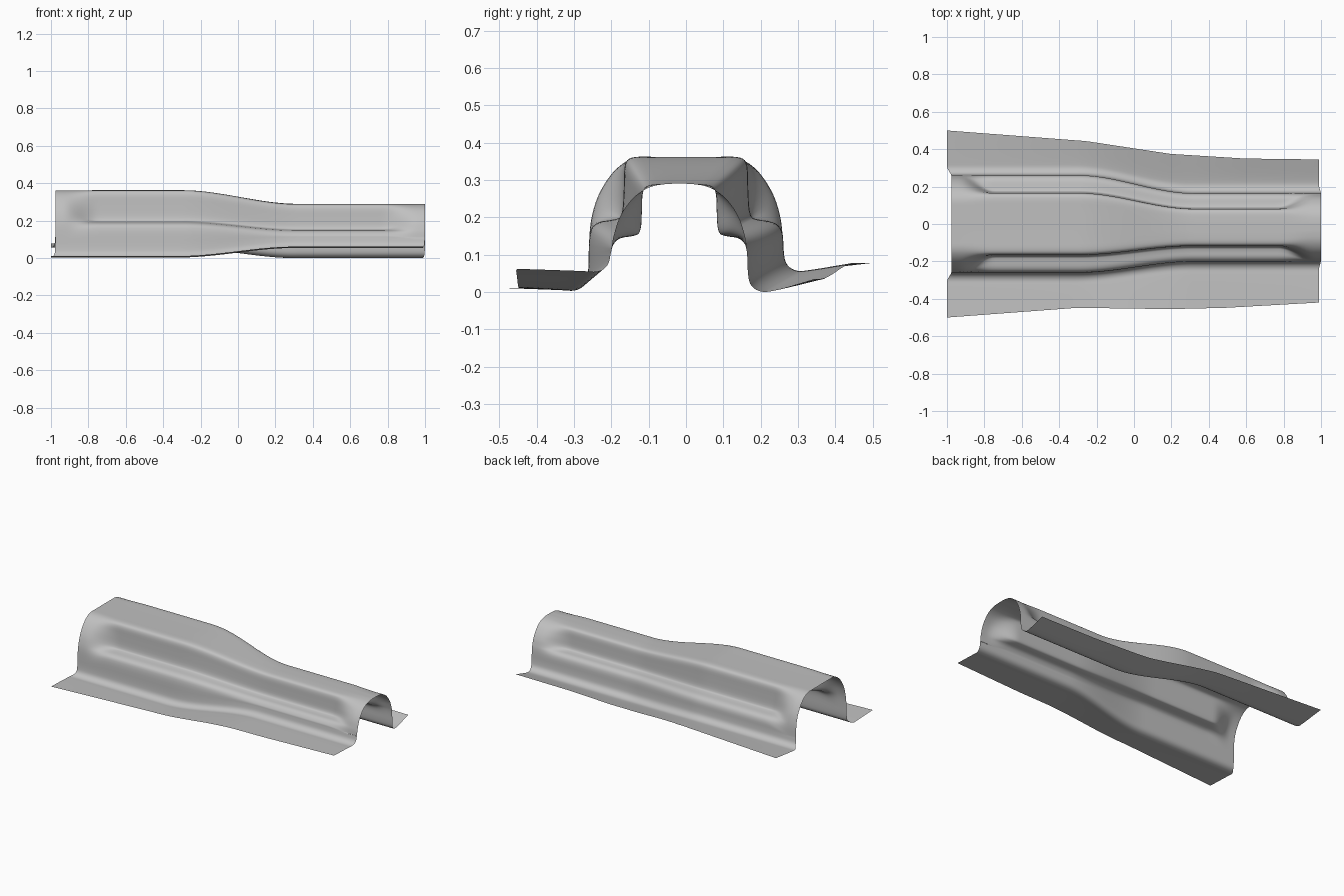
import bpy
import bmesh

cube = bpy.data.objects.get("Cube")
if cube:
    bpy.data.objects.remove(cube, do_unlink=True)

# Half sections as (distance from the centre line, height), crown to wall
WIDE_PLAIN = [(0, .365), (.08, .365), (.135, .365), (.175, .345), (.208, .31),
              (.237, .26), (.252, .21), (.258, .17), (.26, .12)]
WIDE_BEAD = [(0, .365), (.08, .365), (.145, .366), (.165, .35), (.166, .29),
             (.17, .205), (.19, .197), (.24, .19), (.26, .165)]
SLIM_PLAIN = [(0, .293), (.03, .293), (.075, .287), (.115, .265), (.145, .23),
              (.164, .195), (.174, .16), (.179, .14), (.182, .11)]
SLIM_BEAD = [(0, .293), (.04, .293), (.088, .29), (.099, .27), (.1, .22),
             (.103, .16), (.125, .152), (.162, .148), (.182, .125)]

# Outer edge of each flange in plan, as (x, y)
FRONT_EDGE = [(-1, -.5), (-.3, -.448), (.2, -.455), (.5, -.448), (1, -.42)]
BACK_EDGE = [(-1, .5), (-.25, .443), (.2, .375), (.6, .35), (1, .345)]

ROWS = 100


def mix(a, b, t):
    return a + (b - a) * t


def smooth(a, b, x):
    t = min(1, max(0, (x - a) / (b - a)))
    return t * t * (3 - 2 * t)


def mix_points(p, q, t):
    return [(mix(a[0], b[0], t), mix(a[1], b[1], t)) for a, b in zip(p, q)]


def lookup(table, x):
    for (xa, ya), (xb, yb) in zip(table, table[1:]):
        if x <= xb:
            return mix(ya, yb, (x - xa) / (xb - xa))
    return table[-1][1]


def round_corners(points, passes):
    # Corner cutting that keeps the two end points
    for _ in range(passes):
        out = [points[0]]
        for p, q in zip(points, points[1:]):
            out += [mix_points([p], [q], .25)[0], mix_points([p], [q], .75)[0]]
        points = out + [points[-1]]
    return points


def half_section(u, side):
    t = smooth(-.31, .31, u)
    bead = 1 - smooth(.77, .96, abs(u))
    centre = mix(0, -.018, t)
    body = mix_points(mix_points(WIDE_PLAIN, WIDE_BEAD, bead),
                      mix_points(SLIM_PLAIN, SLIM_BEAD, bead), t)
    wall = body[-1][0]
    # The two flanges sit at opposite heights and swap along the length
    if side < 0:
        base, rim = mix(.005, .056, t), mix(.014, .064, t)
        edge = lookup(FRONT_EDGE, u)
    else:
        base, rim = mix(.058, .002, t), mix(.081, .038, t)
        edge = lookup(BACK_EDGE, u)
    pts = [(centre + side * d, z) for d, z in body]
    for out, up in ((.001, .055), (.007, .018), (.035, 0), (.07, .003)):
        pts.append((centre + side * (wall + out), base + up))
    pts.append((edge, rim))
    return pts, centre, wall


# Loft the sections into one pressed sheet
bm = bmesh.new()
grid = []
for i in range(ROWS + 1):
    u = -1 + 2 * i / ROWS
    front, centre, wall = half_section(u, -1)
    back, _, _ = half_section(u, 1)
    section = round_corners(front[::-1] + back[1:], 2)
    row = []
    for y, z in section:
        arch = 1 - smooth(wall - .01, wall + .05, abs(y - centre))
        x = mix(-1 + .025 * arch, .988 + .012 * arch, (u + 1) / 2)
        row.append(bm.verts.new((x, y, z)))
    grid.append(row)
for a, b in zip(grid, grid[1:]):
    for j in range(len(a) - 1):
        bm.faces.new((a[j], b[j], b[j + 1], a[j + 1]))

# Rest the lowest point on the floor
low = min(v.co.z for v in bm.verts)
for v in bm.verts:
    v.co.z -= low

mesh = bpy.data.meshes.new("pressed_channel")
bm.to_mesh(mesh)
bm.free()
channel = bpy.data.objects.new("pressed_channel", mesh)
bpy.context.collection.objects.link(channel)

# Plain sheet metal colour
metal = bpy.data.materials.new("light_grey_metal")
metal.use_nodes = True
colour = (.53, .53, .53, 1)
metal.diffuse_color = colour
metal.node_tree.nodes["Principled BSDF"].inputs["Base Color"].default_value = colour
mesh.materials.append(metal)

for face in mesh.polygons:
    face.use_smooth = True
